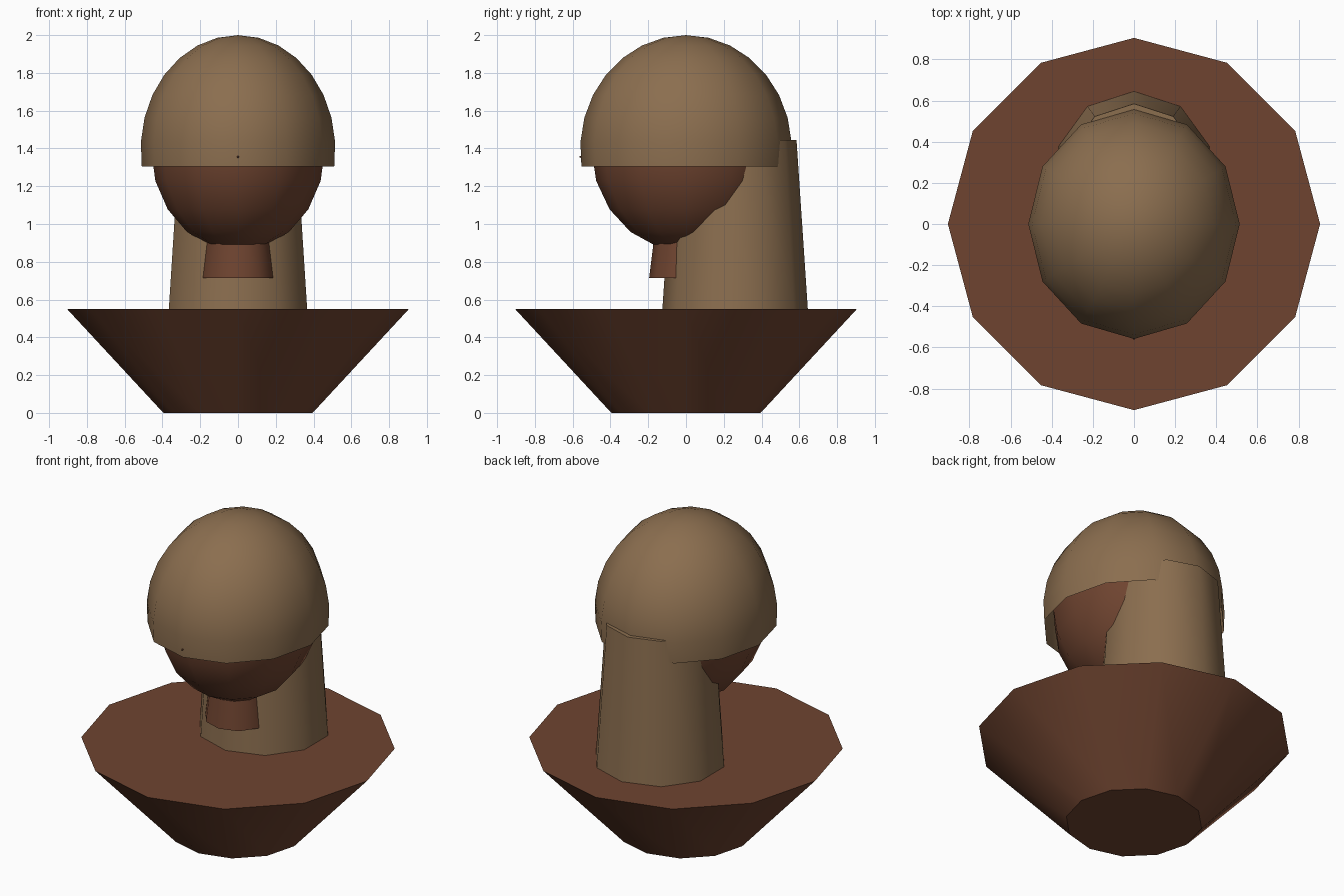
import bpy, bmesh, math
from math import pi, sin, cos, radians

if "Cube" in bpy.data.objects:
    bpy.data.objects.remove(bpy.data.objects["Cube"])


def material(name, rgb):
    lin = [((c / 255 + 0.055) / 1.055) ** 2.4 for c in rgb]
    m = bpy.data.materials.new(name)
    m.diffuse_color = (*lin, 1)
    m.use_nodes = True
    m.node_tree.nodes["Principled BSDF"].inputs["Base Color"].default_value = m.diffuse_color
    return m


TAN = material("tan", (139, 110, 79))
BROWN = material("brown", (111, 68, 48))


def lathe(name, profile, sides, mat, loc, scale=(1, 1, 1), tilt=0, capped=True):
    """Turn a (radius, z) profile, top to bottom; zero radius makes a pole."""
    bm = bmesh.new()
    rings = []
    for r, z in profile:
        if r < 1e-6:
            rings.append([bm.verts.new((0, 0, z))] * sides)
        else:
            rings.append([bm.verts.new((r * cos(a), r * sin(a), z))
                          for a in (pi / 2 + 2 * pi * i / sides for i in range(sides))])
    for up, low in zip(rings, rings[1:]):
        for i in range(sides):
            j = (i + 1) % sides
            bm.faces.new(dict.fromkeys((up[i], low[i], low[j], up[j])))
    if capped:
        for ring, flip in ((rings[0], 1), (rings[-1], -1)):
            if ring[0] is not ring[1]:
                bm.faces.new(ring[::flip])
    me = bpy.data.meshes.new(name)
    bm.to_mesh(me)
    bm.free()
    me.materials.append(mat)
    me.shade_smooth()
    me.set_sharp_from_angle(angle=radians(42))
    ob = bpy.data.objects.new(name, me)
    ob.location, ob.scale, ob.rotation_euler = loc, scale, (tilt, 0, 0)
    bpy.context.collection.objects.link(ob)
    return ob


def arc(radius, end, rings):
    """Sphere profile from the top pole down to the end angle."""
    return [(radius * sin(end * i / rings), radius * cos(end * i / rings))
            if 0 < end * i / rings < pi - 1e-6 else (0, radius * cos(end * i / rings))
            for i in range(rings + 1)]


HEAD = (0, 0, 1.395)
HEAD_SCALE = (0.92, 1, 1.08)

# Flared shoulder base
lathe("base", [(0.905, 0.55), (0.395, 0)], 12, BROWN, (0, 0, 0))
# Long hair falling behind the head
lathe("back_hair", [(0.325, 1.445), (0.385, 0.55)], 10, TAN, (0, 0.26, 0))
# Neck under the head
lathe("neck", [(0.158, 1.015), (0.195, 0.715)], 10, BROWN, (0, 0, 0))
# Head and the open hair shell over it
lathe("head", arc(0.5, pi, 10), 12, BROWN, HEAD, HEAD_SCALE)
lathe("hair_cap", arc(0.56, radians(98.5), 8), 12, TAN, HEAD, HEAD_SCALE, capped=False)
# Nose, whose tip just pokes through the hair
lathe("nose", [(0, 0.11), (0.05, 0)], 6, BROWN, (0, -0.458, 1.355), tilt=pi / 2)
